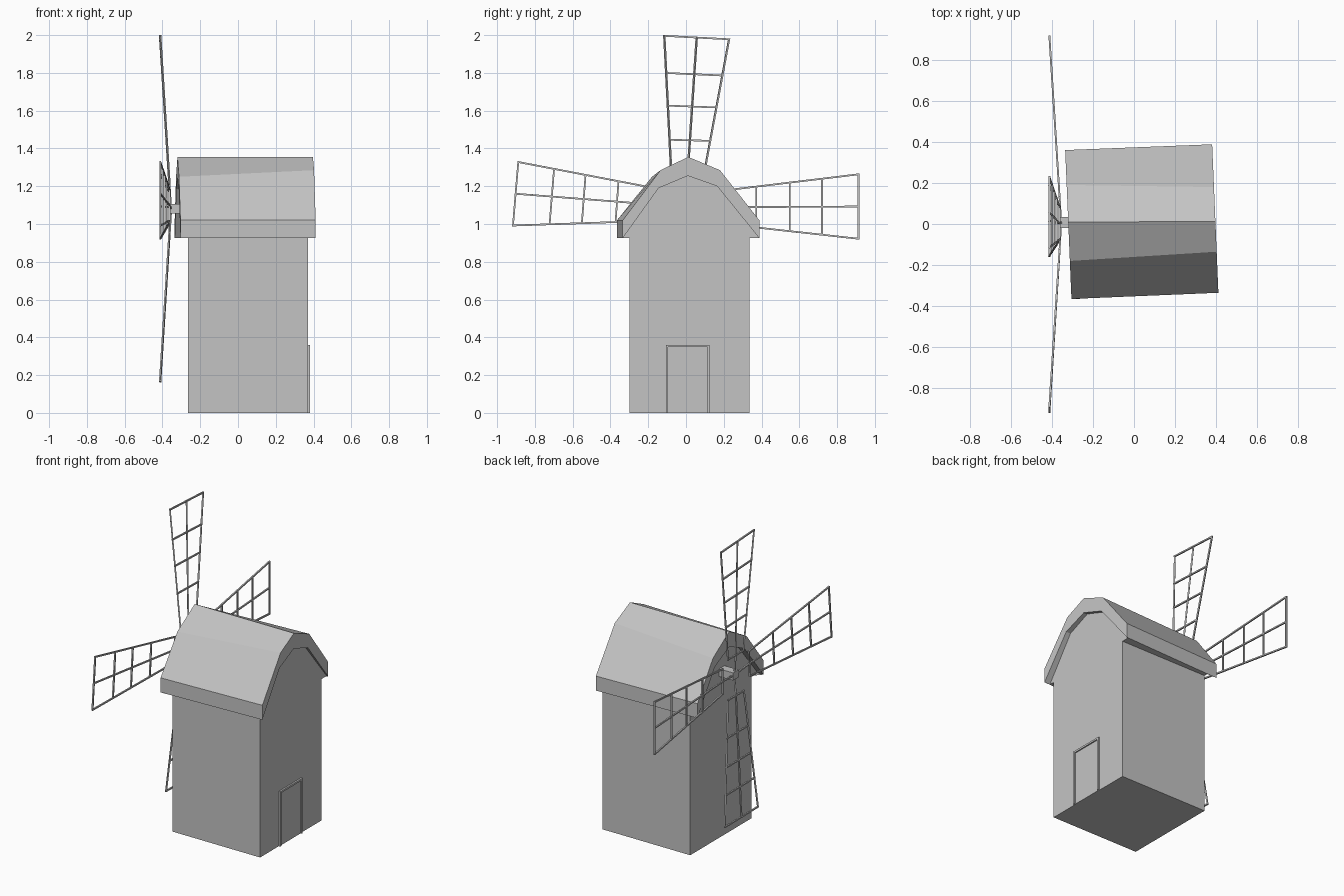
import bpy, bmesh
from mathutils import Vector

if "Cube" in bpy.data.objects:
    bpy.data.objects.remove(bpy.data.objects["Cube"])

grey = bpy.data.materials.new("plain grey")
grey.diffuse_color = (0.55, 0.55, 0.55, 1)
grey.use_nodes = True
grey.node_tree.nodes["Principled BSDF"].inputs["Base Color"].default_value = grey.diffuse_color


def finish(name, bm):
    bmesh.ops.recalc_face_normals(bm, faces=bm.faces)
    mesh = bpy.data.meshes.new(name)
    bm.to_mesh(mesh)
    bm.free()
    mesh.materials.append(grey)
    obj = bpy.data.objects.new(name, mesh)
    bpy.context.collection.objects.link(obj)


def add_box(bm, lo, hi):
    lo, hi = Vector(lo), Vector(hi)
    for v in bmesh.ops.create_cube(bm, size=1)["verts"]:
        v.co = Vector(((lo[i] + hi[i]) / 2 + v.co[i] * (hi[i] - lo[i])) for i in range(3))


def add_bar(bm, p, q, w=0.009):
    """Square stick from p to q, kept level with the x axis."""
    d = q - p
    rot = d.to_track_quat('Y', 'X')
    for v in bmesh.ops.create_cube(bm, size=1)["verts"]:
        v.co = (p + q) / 2 + rot @ Vector((v.co.x * w, v.co.y * (d.length + w), v.co.z * w))


# Tower
bm = bmesh.new()
add_box(bm, (-0.265, -0.30, 0), (0.37, 0.335, 0.925))
finish("tower", bm)

# Door panel and its slim frame
bm = bmesh.new()
add_box(bm, (0.36, -0.095, 0), (0.373, 0.113, 0.35))
finish("door", bm)
bm = bmesh.new()
add_box(bm, (0.36, -0.107, 0), (0.381, -0.095, 0.36))
add_box(bm, (0.36, 0.113, 0), (0.381, 0.125, 0.36))
add_box(bm, (0.36, -0.095, 0.348), (0.381, 0.113, 0.36))
finish("door_frame", bm)

# Barn-shaped roof: slightly skewed ends with recessed gables
ends = [
    (-0.32, -0.265,
     [(-0.365, 0.925), (-0.365, 1.02), (-0.18, 1.25), (0.01, 1.355),
      (0.19, 1.25), (0.36, 1.02), (0.36, 0.925)],
     [(-0.155, 1.18), (0.01, 1.255), (0.17, 1.185)]),
    (0.397, 0.37,
     [(-0.335, 0.925), (-0.335, 1.02), (-0.135, 1.285), (0.012, 1.355),
      (0.18, 1.285), (0.388, 1.02), (0.388, 0.925)],
     [(-0.145, 1.19), (0.01, 1.255), (0.165, 1.2)]),
]
bm = bmesh.new()
rims, gables = [], []
for x_rim, x_gable, outer, inner in ends:
    o = [bm.verts.new((x_rim - 0.042 * y, y, z)) for y, z in outer]
    mid = [bm.verts.new((x_rim - 0.042 * y, y, z)) for y, z in inner]
    i = [o[0]] + mid + [o[6]]
    g = [bm.verts.new((x_gable, y, z)) for y, z in [outer[0]] + inner + [outer[6]]]
    bm.faces.new((i[0], o[1], o[2], i[1]))
    bm.faces.new((i[1], o[2], o[3], i[2]))
    bm.faces.new((i[2], o[3], o[4], i[3]))
    bm.faces.new((i[3], o[4], o[5], i[4]))
    for k in range(4):
        bm.faces.new((i[k], i[k + 1], g[k + 1], g[k]))
    bm.faces.new(g)
    rims.append(o)
    gables.append(g)
for k in range(6):
    bm.faces.new((rims[0][k], rims[0][k + 1], rims[1][k + 1], rims[1][k]))
bm.faces.new((rims[0][0], gables[0][0], gables[0][4], rims[0][6],
              rims[1][6], gables[1][4], gables[1][0], rims[1][0]))
finish("roof", bm)

# Sail shaft
bm = bmesh.new()
add_box(bm, (-0.365, -0.02, 1.055), (-0.26, 0.035, 1.105))
finish("sail_shaft", bm)

# Four lattice sails: (root a, root b, tip a, tip b) in the y-z plane
HUB = Vector((-0.355, 0.007, 1.08))
sails = {
    "top": ((-0.075, 1.21), (0.085, 1.21), (-0.115, 1.996), (0.228, 1.978)),
    "right": ((0.14, 1.17), (0.14, 1.007), (0.913, 1.263), (0.913, 0.922)),
    "left": ((-0.13, 1.183), (-0.14, 1.018), (-0.888, 1.328), (-0.916, 0.992)),
    "bottom": ((-0.08, 0.945), (0.085, 0.945), (-0.155, 0.17), (0.187, 0.167)),
}
for name, (ra, rb, ta, tb) in sails.items():
    ra, rb = Vector((-0.363, *ra)), Vector((-0.363, *rb))
    ta, tb = Vector((-0.412, *ta)), Vector((-0.412, *tb))
    bm = bmesh.new()
    add_bar(bm, ra, ta)
    add_bar(bm, rb, tb)
    add_bar(bm, HUB, (ra + rb) / 2)
    add_bar(bm, (ra + rb) / 2, (ta + tb) / 2)
    for t in (0, 0.3, 0.53, 0.75, 1):
        add_bar(bm, ra.lerp(ta, t), rb.lerp(tb, t))
    finish(name + "_sail", bm)
